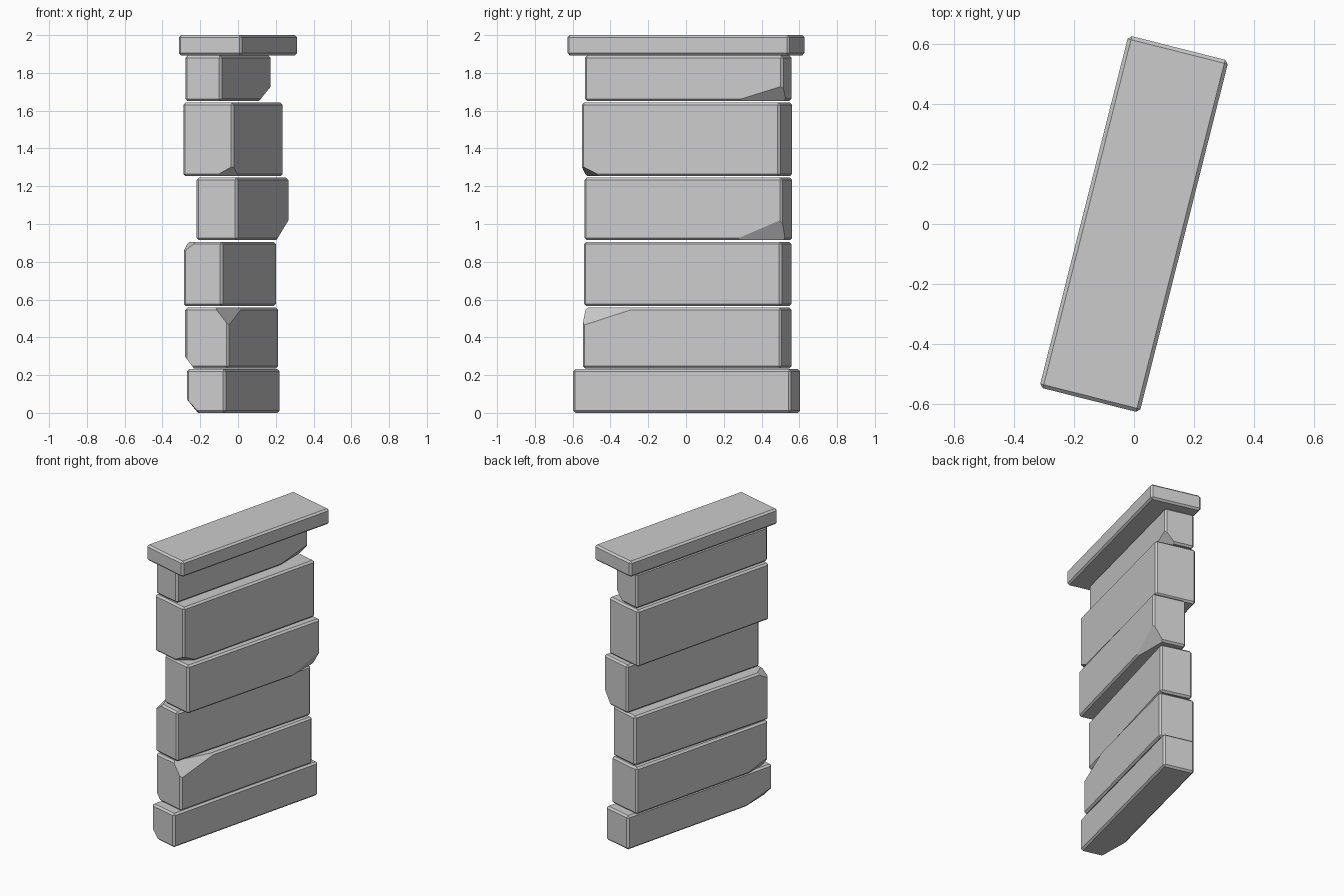
import bpy, bmesh
from math import radians
from mathutils import Vector, Matrix

if "Cube" in bpy.data.objects:
    bpy.data.objects.remove(bpy.data.objects["Cube"])

BEVEL = 0.012


def stone(name, z0, z1, width, length, centre, angle, chips=()):
    """Bevelled stone block turned about z, with corners sliced off.
    chip = (corner signs, distance cut along width, length, height)"""
    bm = bmesh.new()
    size = Vector((width, length, z1 - z0))
    bmesh.ops.create_cube(bm, size=1, matrix=Matrix.Diagonal((*size, 1)))
    bmesh.ops.bevel(bm, geom=bm.edges[:], offset=BEVEL, segments=1,
                    affect='EDGES', profile=0.5)
    for signs, cut in chips:
        s = Vector(signs)
        corner = Vector(s[i] * size[i] / 2 for i in range(3))
        normal = Vector(s[i] / cut[i] for i in range(3)).normalized()
        point = corner - Vector((s.x * cut[0], 0, 0))
        res = bmesh.ops.bisect_plane(
            bm, geom=bm.verts[:] + bm.edges[:] + bm.faces[:], dist=1e-6,
            plane_co=point, plane_no=normal, clear_outer=True)
        edges = [e for e in res['geom_cut'] if isinstance(e, bmesh.types.BMEdge)]
        bmesh.ops.edgeloop_fill(bm, edges=edges)
    bmesh.ops.recalc_face_normals(bm, faces=bm.faces[:])
    mesh = bpy.data.meshes.new(name)
    bm.to_mesh(mesh)
    bm.free()
    ob = bpy.data.objects.new(name, mesh)
    ob.location = (*centre, (z0 + z1) / 2)
    ob.rotation_euler.z = -radians(angle)
    bpy.context.collection.objects.link(ob)


# Footing stone
stone("base_stone", 0.0, 0.232, 0.212, 1.19, (-0.025, 0.003), 14.1,
      [((-1, -1, -1), (0.07, 0.25, 0.075))])

# Stacked courses, bottom to top
stone("course_1", 0.236, 0.557, 0.24, 1.085, (-0.034, 0.007), 14.1,
      [((-1, -1, -1), (0.05, 0.20, 0.065)),
       ((1, -1, 1), (0.075, 0.30, 0.095))])
stone("course_2", 0.565, 0.906, 0.215, 1.085, (-0.043, 0.009), 15.3,
      [((-1, -1, 1), (0.075, 0.10, 0.055))])
stone("course_3", 0.914, 1.245, 0.226, 1.083, (0.024, 0.0125), 14.6,
      [((1, 1, -1), (0.07, 0.265, 0.11))])
stone("course_4", 1.253, 1.643, 0.276, 1.083, (-0.027, 0.0055), 14.1,
      [((1, -1, -1), (0.1, 0.11, 0.055))])
stone("course_5", 1.651, 1.892, 0.20, 1.083, (-0.053, 0.012), 14.1,
      [((1, 1, -1), (0.07, 0.265, 0.08))])

# Overhanging cap
stone("cap_stone", 1.893, 2.0, 0.345, 1.212, (0, 0), 14.2)
